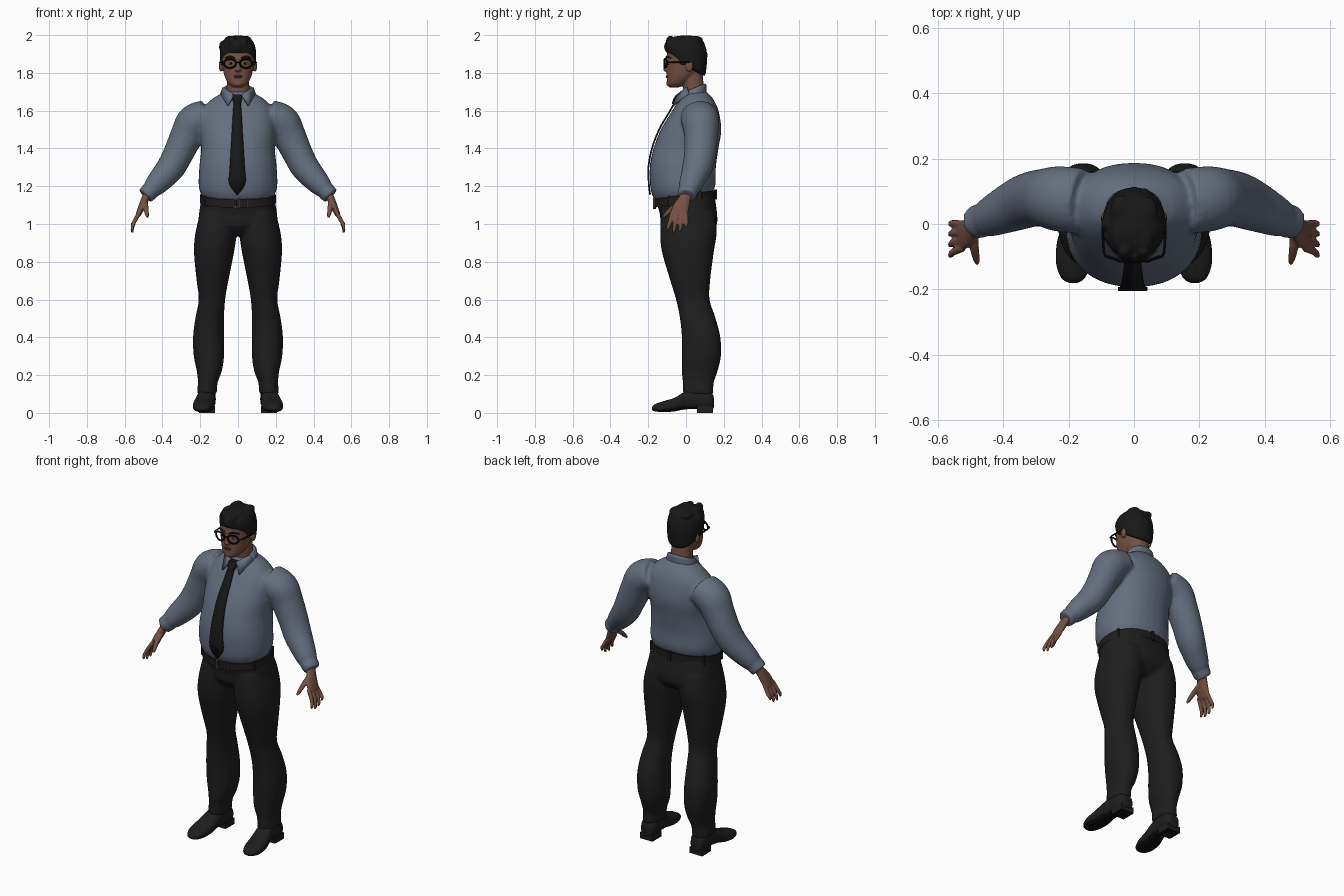
import bpy, bmesh, math, random
from mathutils import Vector as V, Matrix as M

random.seed(4)
if "Cube" in bpy.data.objects:
    bpy.data.objects.remove(bpy.data.objects["Cube"])


def material(name, r, g, b, rough=0.8):
    m = bpy.data.materials.new(name)
    m.use_nodes = True
    m.diffuse_color = (r, g, b, 1)
    node = m.node_tree.nodes["Principled BSDF"]
    node.inputs["Base Color"].default_value = (r, g, b, 1)
    node.inputs["Roughness"].default_value = rough
    return m


SHIRT = material("slate blue cloth", .13, .155, .21)
TROUSER = material("charcoal cloth", .013, .013, .013)
BLACK = material("soft black", .009, .009, .009)
SKIN = material("brown skin", .18, .082, .056)
LIP = material("dark lip", .11, .045, .035)
LEATHER = material("dark leather", .014, .011, .01)
BRASS = material("brown buckle", .10, .05, .035)
FRAME = material("frame black", .004, .004, .004)
EYE = material("eye white", .30, .26, .24)


def spline(rows, steps=5):
    """Smoothly interpolate a list of equal-length tuples."""
    pts = [rows[0]] + list(rows) + [rows[-1]]
    out = []
    for a, b, c, d in zip(pts, pts[1:], pts[2:], pts[3:]):
        for k in range(steps):
            t = k / steps
            out.append([q + .5 * t * (r - p + t * (2 * p - 5 * q + 4 * r - s + t * (3 * (q - r) + s - p)))
                        for p, q, r, s in zip(a, b, c, d)])
    return out + [list(rows[-1])]


def loft(bm, frames, power=2.2, n=32):
    """Skin closed rings, each given as (centre, u axis, v axis)."""
    rings = []
    for c, u, v in frames:
        ring = []
        for i in range(n):
            a = math.tau * i / n
            x, y = (math.copysign(abs(f) ** (2 / power), f) for f in (math.cos(a), math.sin(a)))
            ring.append(bm.verts.new(c + u * x + v * y))
        rings.append(ring)
    for a, b in zip(rings, rings[1:]):
        for i in range(n):
            bm.faces.new((a[i], a[i - 1], b[i - 1], b[i]))
    bm.faces.new(rings[0])
    bm.faces.new(rings[-1])


def stack(bm, rows, power=2.2):
    """Level rings: x, z, half width, front y, back y, tilt."""
    frames = []
    for x, z, w, f, b, t in spline(rows):
        y, d = (f + b) / 2, (b - f) / 2
        frames.append((V((x, y, z + t * y)), V((w, 0, 0)), V((0, d, t * d))))
    loft(bm, frames, power)


def limb(bm, rows, side=1, n=24):
    """Rings across a path: x, y, z, thickness, depth."""
    rows = spline(rows)
    pts = [V((r[0] * side, r[1], r[2])) for r in rows]
    frames = []
    for i, r in enumerate(rows):
        t = (pts[min(i + 1, len(pts) - 1)] - pts[max(i - 1, 0)]).normalized()
        v = (V((0, 1, 0)) - t * t.y).normalized()
        frames.append((pts[i], t.cross(v) * r[3], v * r[4]))
    loft(bm, frames, 2, n)


def ball(bm, centre, size):
    bmesh.ops.create_uvsphere(bm, u_segments=20, v_segments=12, radius=1,
                              matrix=M.Translation(centre) @ M.Diagonal((*size, 1)))


def box(bm, centre, size):
    bmesh.ops.create_cube(bm, size=1, matrix=M.Translation(centre) @ M.Diagonal((*size, 1)))


def make(name, bm, *mats, voxel=0, relax=3, thick=0):
    bmesh.ops.recalc_face_normals(bm, faces=bm.faces)
    me = bpy.data.meshes.new(name)
    bm.to_mesh(me)
    bm.free()
    ob = bpy.data.objects.new(name, me)
    bpy.context.collection.objects.link(ob)
    for m in mats:
        me.materials.append(m)
    me.shade_smooth()
    me.set_sharp_from_angle(angle=math.radians(40))
    if thick:
        mod = ob.modifiers.new("thickness", 'SOLIDIFY')
        mod.thickness, mod.offset = thick, 0
    if voxel:
        mod = ob.modifiers.new("blend", 'REMESH')
        mod.mode, mod.voxel_size, mod.use_smooth_shade = 'VOXEL', voxel, True
        mod = ob.modifiers.new("relax", 'SMOOTH')
        mod.factor, mod.iterations = .5, relax
    return ob


SIDES = (("left", 1), ("right", -1))

# Shirt: torso and sleeves blended together
bm = bmesh.new()
stack(bm, [(0, 1.15, .19, -.165, .145, .15), (0, 1.2, .208, -.187, .157, .1), (0, 1.3, .205, -.192, .158, 0),
           (0, 1.4, .195, -.172, .172, 0), (0, 1.5, .2, -.133, .187, 0), (0, 1.6, .19, -.073, .172, 0),
           (0, 1.66, .14, -.035, .145, 0), (0, 1.69, .09, -.015, .12, 0), (0, 1.71, .06, 0, .1, 0)])
for _, s in SIDES:
    limb(bm, [(.16, .07, 1.575, .085, .1), (.23, .077, 1.54, .095, .1), (.27, .08, 1.47, .088, .09),
              (.315, .075, 1.375, .08, .085), (.355, .06, 1.3, .076, .08), (.41, .035, 1.235, .066, .068),
              (.448, .017, 1.193, .055, .058), (.46, .012, 1.18, .046, .05), (.468, .01, 1.172, .049, .053),
              (.492, .004, 1.148, .045, .049)], s)
make("shirt", bm, SHIRT, voxel=.01, relax=4)

# Collar band and pointed flaps
bm = bmesh.new()
stack(bm, [(0, 1.65, .092, -.04, .11, .3), (0, 1.69, .083, -.028, .108, .4), (0, 1.703, .074, -.018, .1, .4)])
make("collar_band", bm, SHIRT)
bm = bmesh.new()
for _, s in SIDES:
    bm.faces.new([bm.verts.new((x * s, y, z)) for x, y, z in
                  ((.018, -.045, 1.685), (.078, .005, 1.725), (.092, .015, 1.69), (.055, -.068, 1.625))])
make("collar_flaps", bm, SHIRT, thick=.009)

# Tie blade and knot
bm = bmesh.new()
last = None
for z, w, y in spline([(1.155, .003, -.19), (1.215, .043, -.197), (1.3, .04, -.199), (1.4, .034, -.18),
                       (1.5, .028, -.142), (1.6, .022, -.084), (1.66, .017, -.05)]):
    row = [bm.verts.new((x * w - .004, y, z)) for x in (-1, 1)]
    if last:
        bm.faces.new((last[0], last[1], row[1], row[0]))
    last = row
make("tie_blade", bm, BLACK, thick=.009)
bm = bmesh.new()
stack(bm, [(-.004, 1.635, .017, -.075, -.03, 0), (-.004, 1.66, .025, -.068, -.02, 0),
           (-.004, 1.685, .027, -.052, -.01, 0)], 3)
make("tie_knot", bm, BLACK)

# Trousers: hips and two legs blended together
bm = bmesh.new()
stack(bm, [(0, 1.135, .193, -.155, .15, .15), (0, 1.05, .207, -.138, .165, 0), (0, .99, .2, -.13, .16, 0),
           (0, .94, .1, -.08, .11, 0)], 2.4)
for _, s in SIDES:
    stack(bm, [(x * s, z, w, f, b, 0) for x, z, w, f, b in
               ((.105, 1.06, .095, -.13, .155), (.117, .95, .109, -.137, .162), (.127, .85, .106, -.127, .147),
                (.135, .7, .084, -.083, .128), (.138, .6, .07, -.053, .125), (.15, .5, .076, -.032, .157),
                (.156, .4, .082, -.022, .182), (.154, .3, .08, -.022, .185), (.152, .22, .066, -.022, .167),
                (.16, .16, .052, -.017, .147), (.165, .1, .054, -.017, .145))])
make("trousers", bm, TROUSER, voxel=.01, relax=3)

# Belt, buckle and loops
bm = bmesh.new()
stack(bm, [(0, z, .2, -.168, .156, .15) for z in (1.112, 1.155)])
make("belt", bm, LEATHER)
bm = bmesh.new()
for x in (-.022, .006, .05):
    box(bm, (x, -.168, 1.112), (.008, .014, .052))
for z in (1.09, 1.134):
    box(bm, (-.008, -.169, z), (.036, .012, .008))
make("buckle", bm, BRASS)
bm = bmesh.new()
for a in range(30, 360, 60):
    x, y = .2 * math.cos(math.radians(a)), .162 * math.sin(math.radians(a)) - .006
    box(bm, (x, y, 1.133 + .15 * y), (.016, .016, .055))
make("belt_loops", bm, TROUSER)

# Shoes with dark undersides
for name, s in SIDES:
    bm = bmesh.new()
    rows = spline([(-.18, .185, .016, .03, .012), (-.165, .186, .008, .046, .036), (-.12, .185, .004, .062, .053),
                   (-.06, .18, .008, .08, .056), (-.01, .173, .018, .11, .05), (.05, .167, .02, .13, .047),
                   (.11, .165, .02, .125, .047), (.14, .165, .02, .1, .036), (.147, .165, .03, .08, .02)], 4)
    loft(bm, [(V((x * s, y, (lo + hi) / 2)), V((w, 0, 0)), V((0, 0, (hi - lo) / 2)))
              for y, x, lo, hi, w in rows], 2.6)
    box(bm, (.165 * s, .1, .018), (.084, .085, .036))
    bmesh.ops.recalc_face_normals(bm, faces=bm.faces)
    for f in bm.faces:
        f.material_index = int(f.normal.z < -.6)
    make(name + "_shoe", bm, TROUSER, FRAME)

# Head: skull, neck, nose, brow and ears
bm = bmesh.new()
stack(bm, [(0, 1.722, .025, -.085, -.04, 0), (0, 1.742, .05, -.1, .0, 0), (0, 1.78, .07, -.102, .05, 0),
           (0, 1.82, .08, -.102, .08, 0), (0, 1.87, .087, -.102, .09, 0), (0, 1.92, .085, -.095, .09, 0),
           (0, 1.97, .055, -.05, .06, 0)], 2.3)
stack(bm, [(0, 1.64, .068, -.01, .1, 0), (0, 1.72, .06, -.015, .095, 0), (0, 1.82, .06, -.03, .085, 0)])
stack(bm, [(0, 1.862, .008, -.106, -.08, 0), (0, 1.825, .014, -.119, -.08, 0),
           (0, 1.815, .019, -.121, -.08, 0), (0, 1.805, .012, -.108, -.08, 0)])
ball(bm, (0, -.092, 1.876), (.055, .014, .01))
ball(bm, (0, -.093, 1.743), (.022, .012, .014))
for _, s in SIDES:
    ball(bm, (.09 * s, .018, 1.835), (.011, .02, .03))
make("head", bm, SKIN, voxel=.005, relax=2)

# Lips, eyes, pupils and eyebrows
bm = bmesh.new()
for z in (1.784, 1.777):
    ball(bm, (0, -.099, z), (.024, .007, .005))
make("lips", bm, LIP)
for name, s in SIDES:
    for part, mat, y, size in (("eye", EYE, -.09, (.014, .01, .006)), ("pupil", FRAME, -.098, (.006, .004, .006))):
        bm = bmesh.new()
        ball(bm, (.037 * s, y, 1.85), size)
        make(name + "_" + part, bm, mat)
    bm = bmesh.new()
    limb(bm, [(.016, -.104, 1.878, .004, .004), (.042, -.101, 1.886, .005, .005), (.068, -.08, 1.879, .003, .003)], s)
    make(name + "_eyebrow", bm, BLACK)

# Hair: swept cap with uneven locks
bm = bmesh.new()
stack(bm, [(0, 1.837, .08, -.088, .088, -.6), (0, 1.85, .092, -.102, .102, -.6), (0, 1.88, .096, -.106, .109, -.45),
           (0, 1.92, .095, -.106, .111, -.25), (0, 1.96, .084, -.093, .098, -.05),
           (0, 1.986, .06, -.07, .072, 0), (0, 1.997, .025, -.03, .03, 0)], 2.15)
for i in range(16):
    a = math.tau * i / 16
    x, y = math.cos(a), math.sin(a)
    r = random.uniform(.8, .95)
    ball(bm, (.085 * x * r, .098 * y * r, 1.925 - .025 * y + random.uniform(-.015, .02)), (.022, .025, .034))
for x, y in ((-.04, -.03), (.03, -.035), (0, .03), (.04, .04), (-.04, .045)):
    ball(bm, (x, y, 1.976), (.032, .045, .02))
for _, s in SIDES:
    ball(bm, (.086 * s, -.018, 1.862), (.009, .016, .025))
make("hair", bm, BLACK, voxel=.006, relax=2)

# Spectacles: two rims, bridge and temples
bm = bmesh.new()
for _, s in SIDES:
    ring = []
    for i in range(25):
        a = math.tau * i / 24
        ring.append(V((s * (.043 + .032 * math.cos(a)), -.113 + .012 * max(0, math.cos(a)), 1.85 + .024 * math.sin(a))))
    for p, q in zip(ring, ring[1:]):
        t = (q - p).normalized()
        n = V((0, 1, 0)) - t * t.y
        loft(bm, [(c, n * .005, t.cross(n) * .005) for c in (p - t * .001, q + t * .001)], 2, 8)
    limb(bm, [(.075, -.102, 1.857, .004, .004), (.092, -.085, 1.857, .004, .004), (.096, .02, 1.855, .004, .004)], s, 8)
    limb(bm, [(0, -.116, 1.857, .004, .004), (.013, -.113, 1.854, .004, .004)], s, 8)
make("spectacles", bm, FRAME)

# Hands: palm, four fingers and thumb
for name, s in SIDES:
    bm = bmesh.new()
    limb(bm, [(.465, .012, 1.18, .024, .03), (.49, -.006, 1.135, .021, .032), (.512, -.028, 1.085, .018, .044),
              (.53, -.038, 1.045, .013, .044)], s)
    for i, drop in enumerate((.008, -.004, 0, .022)):
        y = -.073 + .024 * i
        limb(bm, [(.522, y, 1.06, .011, .012), (.55, y - .012 + .005 * i, 1.01, .0105, .011),
                  (.56, y - .022 + .008 * i, .975 + drop, .009, .009), (.558, y - .026 + .008 * i, .957 + drop, .005, .005)], s)
    limb(bm, [(.49, -.02, 1.115, .014, .014), (.488, -.07, 1.085, .014, .013), (.482, -.105, 1.052, .011, .011),
              (.478, -.122, 1.035, .006, .006)], s)
    make(name + "_hand", bm, SKIN, voxel=.005, relax=2)
